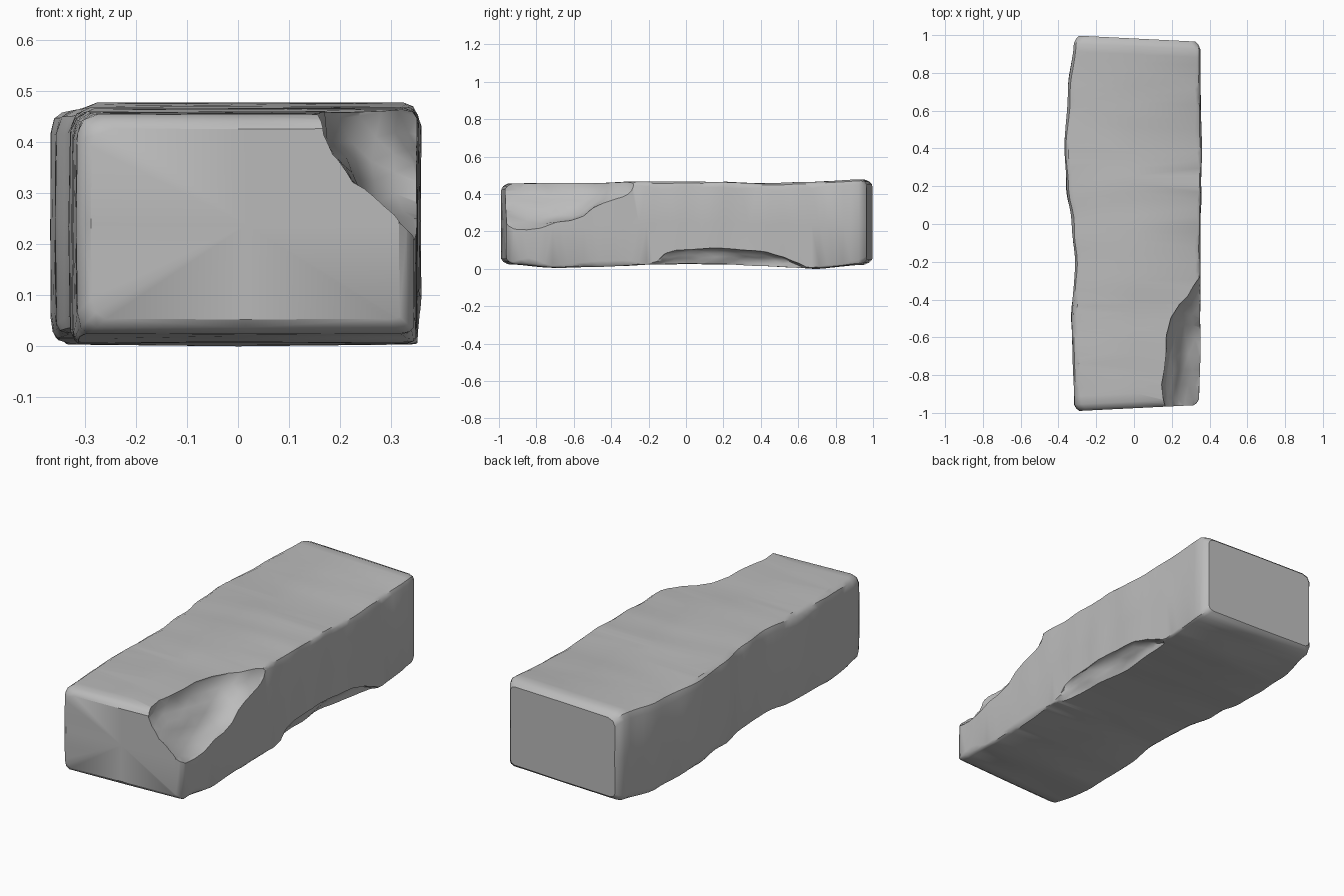
import bpy, bmesh, math
from mathutils import Vector, noise

old = bpy.data.objects.get("Cube")
if old:
    bpy.data.objects.remove(old, do_unlink=True)

stone = bpy.data.materials.new("grey stone")
stone.use_nodes = True
GREY = (0.5, 0.5, 0.5, 1)
stone.diffuse_color = GREY
stone.node_tree.nodes["Principled BSDF"].inputs["Base Color"].default_value = GREY

# Stations along the length: y, left x, right x, bottom z, top z
STATIONS = [
    (-0.97, -0.315, 0.345, 0.025, 0.455),
    (-0.7, -0.325, 0.35, 0.005, 0.46),
    (-0.5, -0.33, 0.35, 0.01, 0.458),
    (-0.2, -0.312, 0.352, 0.022, 0.468),
    (0, -0.33, 0.352, 0.028, 0.468),
    (0.2, -0.357, 0.355, 0.025, 0.463),
    (0.4, -0.368, 0.36, 0.015, 0.457),
    (0.7, -0.35, 0.352, 0.003, 0.465),
    (0.97, -0.318, 0.352, 0.022, 0.478),
]


def wobble(y, seed, amount):
    return amount * noise.noise(Vector((y * 7, seed * 5.3, 0.5)))


def station(y):
    """Smoothly blend the neighbouring stations."""
    for a, b in zip(STATIONS, STATIONS[1:]):
        if y <= b[0]:
            break
    t = min(max((y - a[0]) / (b[0] - a[0]), 0), 1)
    t = t * t * (3 - 2 * t)
    return [p + (q - p) * t for p, q in zip(a[1:], b[1:])]


def section(y, inset=0):
    """Rectangle with unevenly worn corners."""
    left, right, low, high = station(y)
    left, right, low, high = left + inset, right - inset, low + inset, high - inset
    # corner x, corner z, direction inwards, wear in x, wear in z
    corners = [(left, low, 1, 1, 0.02, 0.03), (right, low, -1, 1, 0.02, 0.02),
               (right, high, -1, -1, 0.022, 0.03), (left, high, 1, -1, 0.035, 0.045)]
    points = []
    for i, (x, z, dx, dz, wx, wz) in enumerate(corners):
        wx += wobble(y, i + 1, 0.02)
        wz += wobble(y, i + 6, 0.03)
        flat, upright = (x + dx * wx, z), (x, z + dz * wz)
        rounded = (x + dx * wx * 0.3, z + dz * wz * 0.3)
        points += [flat, rounded, upright] if i % 2 else [upright, rounded, flat]
        # mid points let each broad side undulate
        nx, nz = corners[(i + 1) % 4][:2]
        bump = wobble(y, i + 11, 0.006)
        points.append(((x + nx) / 2 + (bump if i % 2 else 0),
                       (z + nz) / 2 + (0 if i % 2 else bump)))
    return points


def build_block():
    bm = bmesh.new()
    steps = 44
    slices = [(-0.99, 0.028), (-0.978, 0.012)]
    slices += [(-0.955 + 1.91 * i / steps, 0) for i in range(steps + 1)]
    slices += [(0.982, 0.012), (0.997, 0.026)]
    rings = []
    for y, inset in slices:
        # both ends lean so that the right side is shorter
        rings.append([bm.verts.new((x, y * (1 - 0.05 * (x + 0.3)), z))
                      for x, z in section(y, inset)])
    for a, b in zip(rings, rings[1:]):
        for i in range(len(a)):
            j = (i + 1) % len(a)
            bm.faces.new((a[i], a[j], b[j], b[i]))
    caps = [bm.faces.new(rings[0]), bm.faces.new(rings[-1])]
    bmesh.ops.poke(bm, faces=caps)
    bmesh.ops.triangulate(bm, faces=bm.faces[:])
    bmesh.ops.recalc_face_normals(bm, faces=bm.faces[:])
    return finish(bm, "stone_block")


def finish(bm, name):
    mesh = bpy.data.meshes.new(name)
    bm.to_mesh(mesh)
    bm.free()
    mesh.materials.append(stone)
    obj = bpy.data.objects.new(name, mesh)
    bpy.context.collection.objects.link(obj)
    return obj


def chip(block, centre, radii, roughness):
    """Break a scoop out of the block with a lumpy ellipsoid."""
    bm = bmesh.new()
    bmesh.ops.create_icosphere(bm, subdivisions=4, radius=1)
    for v in bm.verts:
        swell = 1 + roughness * noise.noise(v.co * 3.1 + Vector(centre))
        v.co = Vector([c + r * k * swell for c, r, k in zip(centre, radii, v.co)])
    cutter = finish(bm, "chip_cutter")
    cutter.hide_render = True
    mod = block.modifiers.new("chip", "BOOLEAN")
    mod.operation = "DIFFERENCE"
    mod.solver = "EXACT"
    mod.object = cutter
    bpy.ops.object.modifier_apply(modifier=mod.name)
    bpy.data.objects.remove(cutter, do_unlink=True)


block = build_block()
bpy.ops.object.select_all(action="DESELECT")
block.select_set(True)
bpy.context.view_layer.objects.active = block

# Broken top corner at the front, and worn lower edge on the same side
chip(block, (0.45, -0.85, 0.55), (0.31, 0.6, 0.35), 0.1)
chip(block, (0.4, 0.2, -0.03), (0.12, 0.5, 0.15), 0.12)

bpy.ops.object.shade_smooth_by_angle(angle=math.radians(35))
